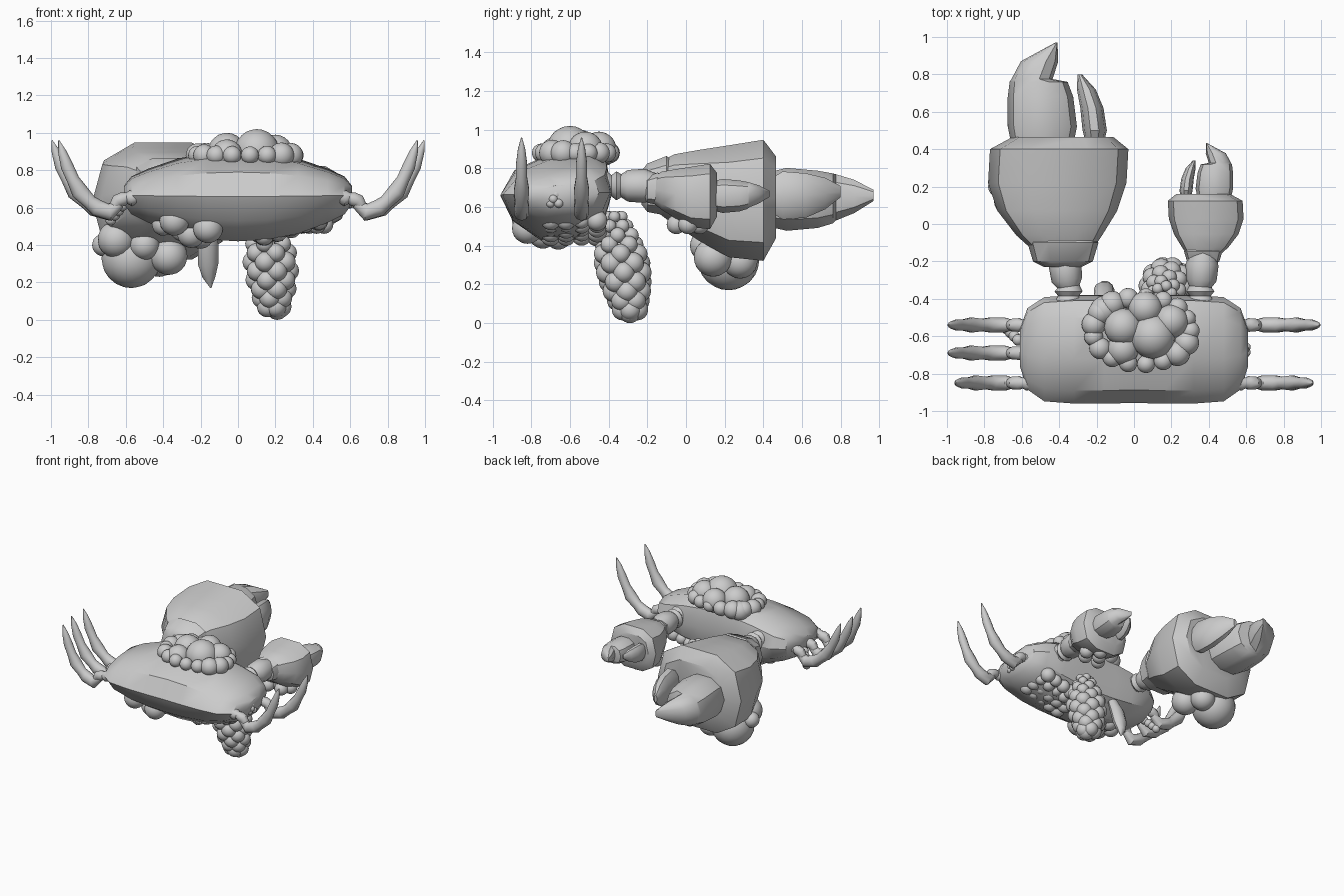
import bpy, bmesh, math, random
from mathutils import Vector

random.seed(4)
cube = bpy.data.objects.get("Cube")
if cube:
    bpy.data.objects.remove(cube)

grey = bpy.data.materials.new("shell grey")
grey.use_nodes = True
GREY = (0.6, 0.6, 0.6, 1)
grey.diffuse_color = GREY
grey.node_tree.nodes["Principled BSDF"].inputs["Base Color"].default_value = GREY


def finish(bm, name, angle=40):
    bmesh.ops.recalc_face_normals(bm, faces=bm.faces)
    mesh = bpy.data.meshes.new(name)
    bm.to_mesh(mesh)
    bm.free()
    mesh.materials.append(grey)
    ob = bpy.data.objects.new(name, mesh)
    bpy.context.collection.objects.link(ob)
    bpy.ops.object.select_all(action='DESELECT')
    ob.select_set(True)
    bpy.context.view_layer.objects.active = ob
    bpy.ops.object.shade_smooth_by_angle(angle=math.radians(angle))
    return ob


def loft(bm, rings):
    """Skin a row of equal point rings and close both ends."""
    rows = [[bm.verts.new(p) for p in ring] for ring in rings]
    for a, b in zip(rows, rows[1:]):
        for i in range(len(a)):
            j = (i + 1) % len(a)
            bm.faces.new((a[i], a[j], b[j], b[i]))
    bm.faces.new(rows[0])
    bm.faces.new(rows[-1])


def limb(bm, points, depth=1.0, side=(0, 1, 0), sides=10):
    """Skin a path of (x, y, z, radius); depth scales the side direction."""
    side = Vector(side)
    pos = [Vector(p[:3]) for p in points]
    rings = []
    for i, p in enumerate(pos):
        along = pos[min(i + 1, len(pos) - 1)] - pos[max(i - 1, 0)]
        across = along.cross(side).normalized()
        out = across.cross(along).normalized()
        r = points[i][3]
        rings.append([p + across * r * math.cos(t) + out * r * depth * math.sin(t)
                      for t in (k * math.tau / sides for k in range(sides))])
    loft(bm, rings)


def ball(bm, x, y, z, r):
    made = bmesh.ops.create_icosphere(bm, subdivisions=3, radius=r)
    bmesh.ops.translate(bm, verts=made["verts"], vec=(x, y, z))


def growth(name, balls):
    bm = bmesh.new()
    for b in balls:
        ball(bm, *b)
    finish(bm, name, 60)


# Lens-shaped body: one y-z section, blended across x
section = [(-0.96, 0.66), (-0.89, 0.79), (-0.72, 0.87), (-0.50, 0.90), (-0.41, 0.83),
           (-0.38, 0.68), (-0.42, 0.53), (-0.55, 0.42), (-0.74, 0.42), (-0.90, 0.53)]
stations = [(0.61, 0.34, 0.20), (0.57, 0.75, 0.42), (0.48, 0.96, 0.60),
            (0.32, 1.0, 0.84), (0.16, 1.0, 0.96)]
stations = [(-x, sy, sz) for x, sy, sz in stations] + [(0, 0.99, 1)] + stations[::-1]
bm = bmesh.new()
loft(bm, [[(x, -0.66 + (y + 0.66) * sy, 0.67 + (z - 0.67) * sz) for y, z in section]
          for x, sy, sz in stations])
finish(bm, "body_shell", 35)


# Walking legs: short hip joints and a bent, flattened blade
def leg(side, y, lean, name):
    bm = bmesh.new()
    limb(bm, [(side * x, y, z, r) for x, z, r in
              [(0.53, 0.66, 0.035), (0.575, 0.65, 0.042), (0.595, 0.65, 0.03),
               (0.615, 0.645, 0.038), (0.645, 0.635, 0.036), (0.66, 0.61, 0.028)]])
    blade = [(0.63, 0.62, 0.025), (0.69, 0.575, 0.046), (0.77, 0.60, 0.046),
             (0.81, 0.63, 0.038), (0.87, 0.685, 0.046), (0.91, 0.75, 0.034),
             (0.945, 0.82, 0.034), (0.975, 0.90, 0.022), (0.995, 0.96, 0.003)]
    limb(bm, [(side * (x - lean * (x - 0.63)), y, z, r) for x, z, r in blade], 0.9)
    finish(bm, name)


for n, y in enumerate((-0.85, -0.69, -0.54)):
    lean = 0.1 if n == 0 else 0
    leg(-1, y, lean, f"right_leg_{n + 1}")
    if n != 1:
        leg(1, y, lean, f"left_leg_{n + 1}")


def oval(cx, y, cz, rx, rz, sides=10, square=0.75):
    """Rounded-box ring lying across the y direction."""
    def soft(v):
        return math.copysign(abs(v) ** square, v)
    return [(cx + rx * soft(math.cos(t)), y, cz + rz * soft(math.sin(t)))
            for t in (k * math.tau / sides for k in range(sides))]


# Claws, in big-claw units, measured from the wrist; outer side is +x
def claw(name, side, size, origin):
    ox, oy, oz = origin

    def build(part, rings, square=0.75):
        bm = bmesh.new()
        loft(bm, [[(ox + side * size * x, oy + size * y, oz + size * z)
                   for x, y, z in oval(*r, square=square)] for r in rings])
        finish(bm, name + part, 35)

    build("_cuff", [(0, -0.03, 0, 0.10, 0.09), (0, 0, 0, 0.16, 0.13),
                    (0, 0.10, 0.01, 0.19, 0.16), (0, 0.14, 0.01, 0.15, 0.13)])
    build("_palm", [(0, 0.05, 0, 0.15, 0.13), (0.02, 0.14, -0.01, 0.23, 0.19),
                    (0.03, 0.27, -0.04, 0.32, 0.245), (0.03, 0.42, -0.07, 0.37, 0.30),
                    (0.02, 0.60, -0.065, 0.37, 0.325), (0.0, 0.665, -0.05, 0.27, 0.22)])
    # Broad finger with a notch, then the slim thumb
    build("_finger", [(0.11, 0.60, -0.06, 0.16, 0.14), (0.11, 0.72, -0.06, 0.185, 0.17),
                      (0.12, 0.88, -0.06, 0.175, 0.155), (0.13, 0.96, -0.055, 0.155, 0.135),
                      (0.165, 0.975, -0.05, 0.11, 0.125), (0.125, 1.07, -0.045, 0.10, 0.09),
                      (0.035, 1.17, -0.04, 0.006, 0.03)], 0.9)
    build("_thumb", [(-0.17, 0.62, -0.04, 0.045, 0.08), (-0.17, 0.70, -0.04, 0.065, 0.13),
                     (-0.155, 0.82, -0.04, 0.062, 0.12), (-0.125, 0.92, -0.03, 0.05, 0.085),
                     (-0.09, 1.00, -0.02, 0.012, 0.03)], 0.9)


claw("big_claw", -1, 1.0, (-0.38, -0.20, 0.70))
claw("small_claw", 1, 0.54, (0.37, -0.20, 0.69))

# Jointed arms between body and claws
for name, x, shift in (("big_arm", -0.35, -0.03), ("small_arm", 0.355, 0.015)):
    bm = bmesh.new()
    limb(bm, [(x, -0.48, 0.71, 0.08), (x, -0.41, 0.71, 0.075), (x, -0.385, 0.71, 0.055),
              (x, -0.36, 0.71, 0.075), (x, -0.335, 0.71, 0.06),
              (x + shift * 0.3, -0.30, 0.71, 0.082), (x + shift * 0.6, -0.22, 0.71, 0.088),
              (x + shift, -0.15, 0.70, 0.07)], side=(1, 0, 0), sides=12)
    finish(bm, name)

# Dome of bubbles on the back
dome = [(0.10, -0.60, 0.90, 0.12), (-0.06, -0.55, 0.90, 0.10), (0.06, -0.45, 0.90, 0.09),
        (0.20, -0.52, 0.90, 0.09), (-0.06, -0.67, 0.88, 0.085), (-0.16, -0.46, 0.87, 0.075)]
for k in range(17):
    a = k * math.tau / 17
    dome.append((0.04 + 0.26 * math.cos(a), -0.57 + 0.18 * math.sin(a),
                 0.88, random.uniform(0.045, 0.07)))
growth("back_bubbles", dome)

# Bubbles under the body: large on its right, small on its left
under = [(-0.34, -0.82, 0.53, 0.08), (-0.25, -0.74, 0.46, 0.075), (-0.16, -0.82, 0.49, 0.08),
         (-0.40, -0.74, 0.51, 0.06), (-0.20, -0.66, 0.45, 0.07), (-0.30, -0.64, 0.48, 0.06)]
for k in range(20):
    t = k % 5 / 4
    under.append((0.14 + 0.29 * t, -0.70 + 0.08 * (k // 5),
                  0.45 + 0.08 * t, random.uniform(0.04, 0.055)))
growth("belly_bubbles", under)

# Hanging tail of bubbles, fat near its lower end
tail = []
for k in range(11):
    t = k / 10
    x, y, z = 0.16 + 0.03 * t, -0.37 + 0.08 * t, 0.55 - 0.48 * t
    spread = 0.03 + 0.065 * math.sin(math.pi * min(1, t * 0.9 + 0.05))
    for j in range(5):
        a = j * math.tau / 5 + k * 0.63
        tail.append((x + spread * math.cos(a), y + spread * math.sin(a), z,
                     0.03 + 0.026 * min(1, t * 2)))
tail.append((0.21, -0.29, 0.06, 0.06))
growth("bubble_tail", tail)

# Bubbles below both claws, beside the hips and in the leg gap
growth("big_claw_bubbles", [(-0.57, 0.22, 0.33, 0.16), (-0.65, 0.13, 0.43, 0.10),
                            (-0.37, 0.14, 0.34, 0.10), (-0.72, 0.20, 0.40, 0.06),
                            (-0.42, 0.28, 0.32, 0.09), (-0.50, 0.10, 0.40, 0.08)])
growth("small_claw_bubbles", [(0.30 + 0.04 * k, -0.05 + 0.06 * (k % 3), 0.51, 0.05)
                              for k in range(5)])
growth("hip_bubbles", [(-0.62 - 0.02 * k, -0.62 + 0.02 * k, 0.61 - 0.025 * k, 0.03)
                       for k in range(4)])
growth("gap_bubbles", [(0.59 + 0.01 * (k % 2), -0.70 + 0.014 * k, 0.62 + 0.022 * (k % 3), 0.024)
                       for k in range(4)])

# Leaf-shaped spike hanging behind the body
bm = bmesh.new()
limb(bm, [(-0.15, -0.42, 0.50, 0.04), (-0.16, -0.38, 0.40, 0.055), (-0.16, -0.35, 0.30, 0.055),
          (-0.155, -0.33, 0.23, 0.035), (-0.145, -0.32, 0.17, 0.003)], 0.8)
finish(bm, "hanging_spike")
